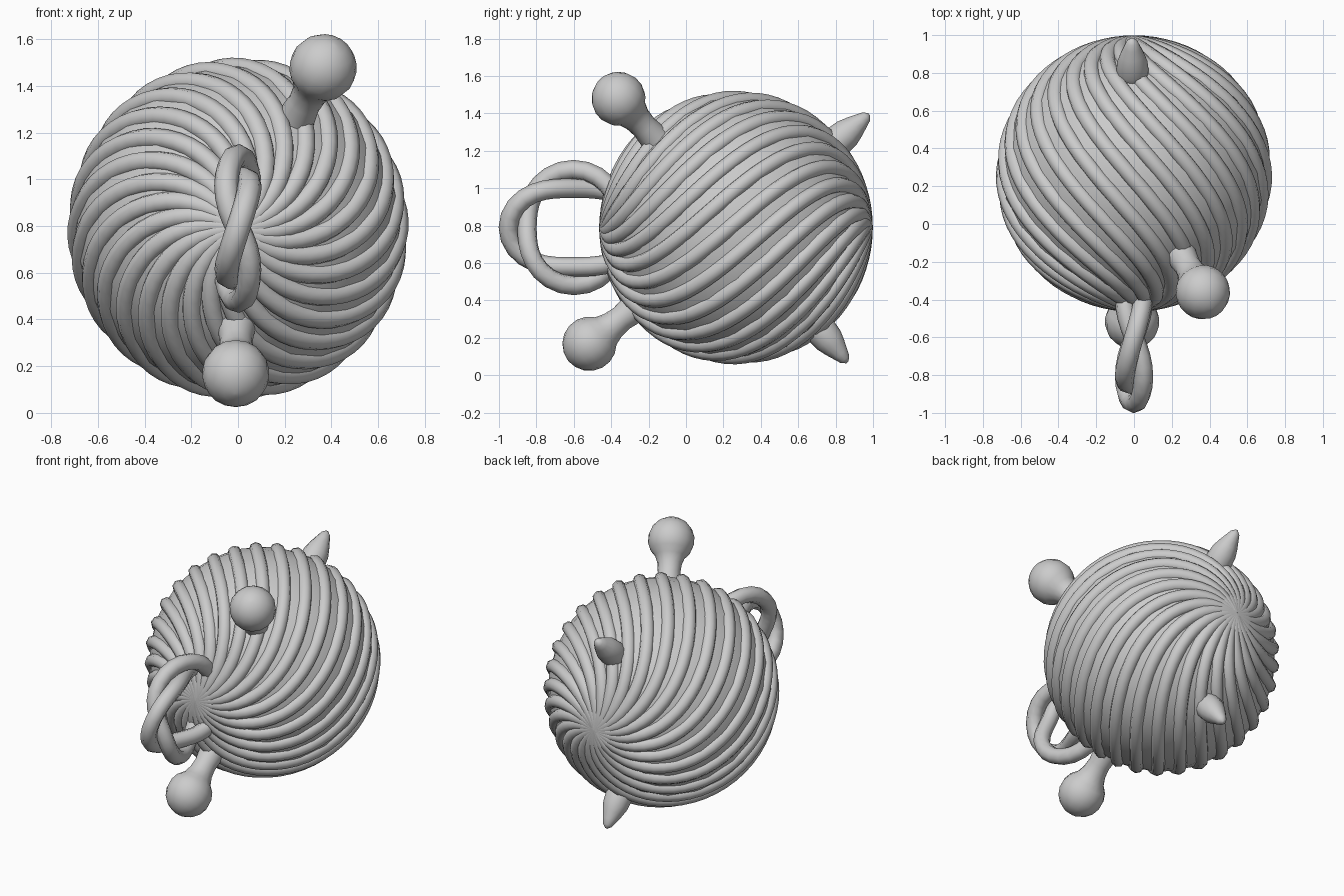
import bpy, math
from mathutils import Vector

if "Cube" in bpy.data.objects:
    bpy.data.objects.remove(bpy.data.objects["Cube"])

C = Vector((0, 0.267, 0.79))   # body centre
STRANDS, TWIST = 24, 2.7


def tubes(name, paths, radius, cyclic=False, res=2):
    """One mesh made of round tubes swept along several point paths."""
    cu = bpy.data.curves.new(name, 'CURVE')
    cu.dimensions = '3D'
    cu.bevel_depth = radius
    cu.bevel_resolution = res
    cu.use_fill_caps = True
    for pts in paths:
        sp = cu.splines.new('POLY')
        sp.points.add(len(pts) - 1)
        for p, co in zip(sp.points, pts):
            p.co = (*co, 1)
        sp.use_cyclic_u = cyclic
        sp.use_smooth = True
    ob = bpy.data.objects.new(name, cu)
    bpy.context.collection.objects.link(ob)
    bpy.ops.object.select_all(action='DESELECT')
    ob.select_set(True)
    bpy.context.view_layer.objects.active = ob
    bpy.ops.object.convert(target='MESH')
    return bpy.context.object


def lathe(name, profile, direction, sides=16):
    """Revolve (radius, distance) pairs around an axis leaving the body centre."""
    verts, faces = [], []
    for r, h in profile:
        for i in range(sides):
            a = 2 * math.pi * i / sides
            verts.append((r * math.cos(a), r * math.sin(a), h))
    for k in range(len(profile) - 1):
        for i in range(sides):
            j = (i + 1) % sides
            faces.append((k * sides + i, k * sides + j,
                          (k + 1) * sides + j, (k + 1) * sides + i))
    faces.append(tuple(reversed(range(sides))))
    faces.append(tuple(range((len(profile) - 1) * sides, len(profile) * sides)))
    me = bpy.data.meshes.new(name)
    me.from_pydata(verts, [], faces)
    me.shade_smooth()
    ob = bpy.data.objects.new(name, me)
    bpy.context.collection.objects.link(ob)
    ob.location = C
    ob.rotation_euler = Vector(direction).to_track_quat('Z', 'Y').to_euler()
    return ob


# Inner body, poles along y
bpy.ops.mesh.primitive_uv_sphere_add(segments=32, ring_count=16, radius=0.703,
                                     location=C, rotation=(math.pi / 2, 0, 0))
bpy.context.object.name = "body_core"
bpy.ops.object.shade_smooth()

# Spiral cords running from the front pole to the back pole
paths = []
for s in range(STRANDS):
    pts = []
    for i in range(41):
        th = math.pi * i / 40
        ph = 2 * math.pi * s / STRANDS + TWIST * i / 40
        rr = 0.688 * math.sin(th)
        pts.append(C + Vector((rr * math.cos(ph), -0.688 * math.cos(th), rr * math.sin(ph))))
    paths.append(pts)
tubes("spiral_cords", paths, 0.044)

# Two-strand twisted rope ring on the front
paths = []
for k in (0, math.pi):
    pts = []
    for i in range(32):
        t = 2 * math.pi * i / 32
        p = 2 * t + k
        off = 0.05 * math.cos(p)
        pts.append((0.05 * math.sin(p),
                    -0.60 - (0.30 + off) * math.cos(t),
                    0.79 + (0.26 + off) * math.sin(t)))
    paths.append(pts)
tubes("rope_ring", paths, 0.052, cyclic=True)

# Ball knobs on tapered stalks
R = 0.145
ball = [(R * math.sin(math.radians(a)), 1.0 - R * math.cos(math.radians(a)))
        for a in range(40, 180, 20)] + [(0.008, 1.0 + R)]
stalk = [(0.085, 0.60), (0.08, 0.70), (0.07, 0.78), (0.076, 0.84)]
lathe("upper_knob", stalk + ball, (0.36, -0.62, 0.68))
lathe("lower_knob", stalk + ball, (-0.01, -0.80, -0.635))

# Pointed spikes at the back
spike = [(0.08, 0.62), (0.085, 0.72), (0.08, 0.78), (0.064, 0.83),
         (0.044, 0.88), (0.03, 0.915), (0.008, 0.935)]
lathe("upper_spike", spike, (-0.01, 0.67, 0.57), 12)
lathe("lower_spike", spike, (0, 0.595, -0.72), 12)
